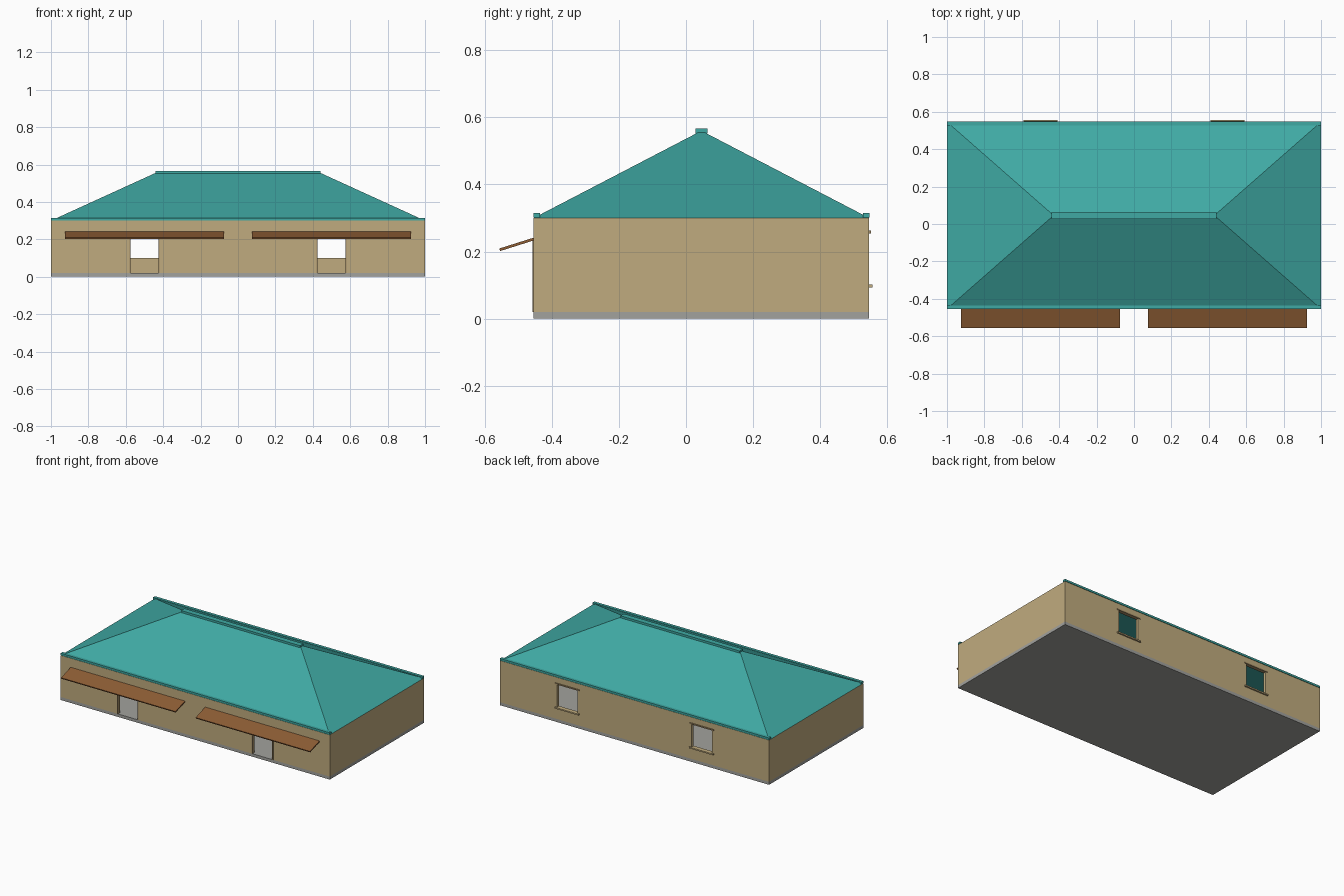
import bpy, bmesh, math
from mathutils import Matrix

if "Cube" in bpy.data.objects:
    bpy.data.objects.remove(bpy.data.objects["Cube"])

Y0, Y1 = -0.454, 0.546          # front and back wall faces
YC = (Y0 + Y1) / 2
T = 0.02                        # wall thickness


def material(name, rgb):
    m = bpy.data.materials.new(name)
    m.diffuse_color = (*rgb, 1)
    m.use_nodes = True
    m.node_tree.nodes["Principled BSDF"].inputs["Base Color"].default_value = m.diffuse_color
    return m


TAN = material("tan_plaster", (0.53, 0.41, 0.21))
TEAL = material("teal_metal", (0.05, 0.40, 0.37))
BROWN = material("brown_wood", (0.27, 0.11, 0.035))
GREY = material("grey_concrete", (0.36, 0.36, 0.34))
TRIM = material("trim", (0.36, 0.26, 0.13))


def add(name, bm, mat):
    bmesh.ops.recalc_face_normals(bm, faces=bm.faces)
    me = bpy.data.meshes.new(name)
    bm.to_mesh(me)
    bm.free()
    ob = bpy.data.objects.new(name, me)
    bpy.context.collection.objects.link(ob)
    if mat:
        me.materials.append(mat)
    return ob


def box(name, x, y, z, mat=None):
    bm = bmesh.new()
    size = [b - a for a, b in (x, y, z)]
    mid = [(a + b) / 2 for a, b in (x, y, z)]
    bmesh.ops.create_cube(bm, size=1, matrix=Matrix.Translation(mid) @ Matrix.Diagonal((*size, 1)))
    return add(name, bm, mat)


# floor slab and hollow walls
box("floor_slab", (-1, 1), (Y0, Y1), (0, 0.02), GREY)
walls = box("walls", (-1, 1), (Y0, Y1), (0.02, 0.30), TAN)


def cut(x, y, z):
    cutter = box("cutter", x, y, z)
    cutter.hide_render = True
    mod = walls.modifiers.new("cut", 'BOOLEAN')
    mod.operation = 'DIFFERENCE'
    mod.solver = 'EXACT'
    mod.object = cutter
    bpy.context.view_layer.objects.active = walls
    bpy.ops.object.modifier_apply(modifier=mod.name)
    bpy.data.objects.remove(cutter)


cut((-1 + T, 1 - T), (Y0 + T, Y1 - T), (-0.1, 0.4))

# the two matching units: door, awning, window
for side, cx in (("left", -0.5), ("right", 0.5)):
    cut((cx - 0.075, cx + 0.075), (Y0 - 0.1, Y0 + T + 0.05), (-0.05, 0.23))
    cut((cx - 0.075, cx + 0.075), (Y1 - T - 0.05, Y1 + 0.1), (0.1, 0.255))
    for s in (-1, 1):
        jx = cx + s * 0.077
        box(f"{side}_door_jamb", (jx - 0.003, jx + 0.003), (Y0 - 0.003, Y0 + T), (0.02, 0.235), TRIM)
    box(f"{side}_window_sill", (cx - 0.09, cx + 0.09), (Y1 - T, 0.556), (0.092, 0.101), TAN)
    box(f"{side}_window_lintel", (cx - 0.09, cx + 0.09), (Y1 - T, 0.551), (0.254, 0.262), TRIM)
    awning = box(f"{side}_awning", (-0.425, 0.425), (-0.053, 0.053), (-0.004, 0.004), BROWN)
    awning.location = (cx, -0.505, 0.221)
    awning.rotation_euler.x = math.radians(17.5)

# hipped roof
bm = bmesh.new()
base = [bm.verts.new((x, y, 0.30)) for x, y in ((-1, Y0), (1, Y0), (1, Y1), (-1, Y1))]
a, b = (bm.verts.new((x, YC, 0.56)) for x in (-0.43, 0.43))
for f in ((base[0], base[1], b, a), (base[1], base[2], b),
          (base[2], base[3], a, b), (base[3], base[0], a), base[::-1]):
    bm.faces.new(f)
add("hip_roof", bm, TEAL)

# ridge cap and eave strips
box("ridge_cap", (-0.442, 0.442), (YC - 0.018, YC + 0.018), (0.552, 0.566), TEAL)
box("front_eave_strip", (-1, 1), (Y0 - 0.001, Y0 + 0.019), (0.302, 0.315), TEAL)
box("back_eave_strip", (-1, 1), (Y1 - 0.019, Y1 + 0.001), (0.302, 0.315), TEAL)
